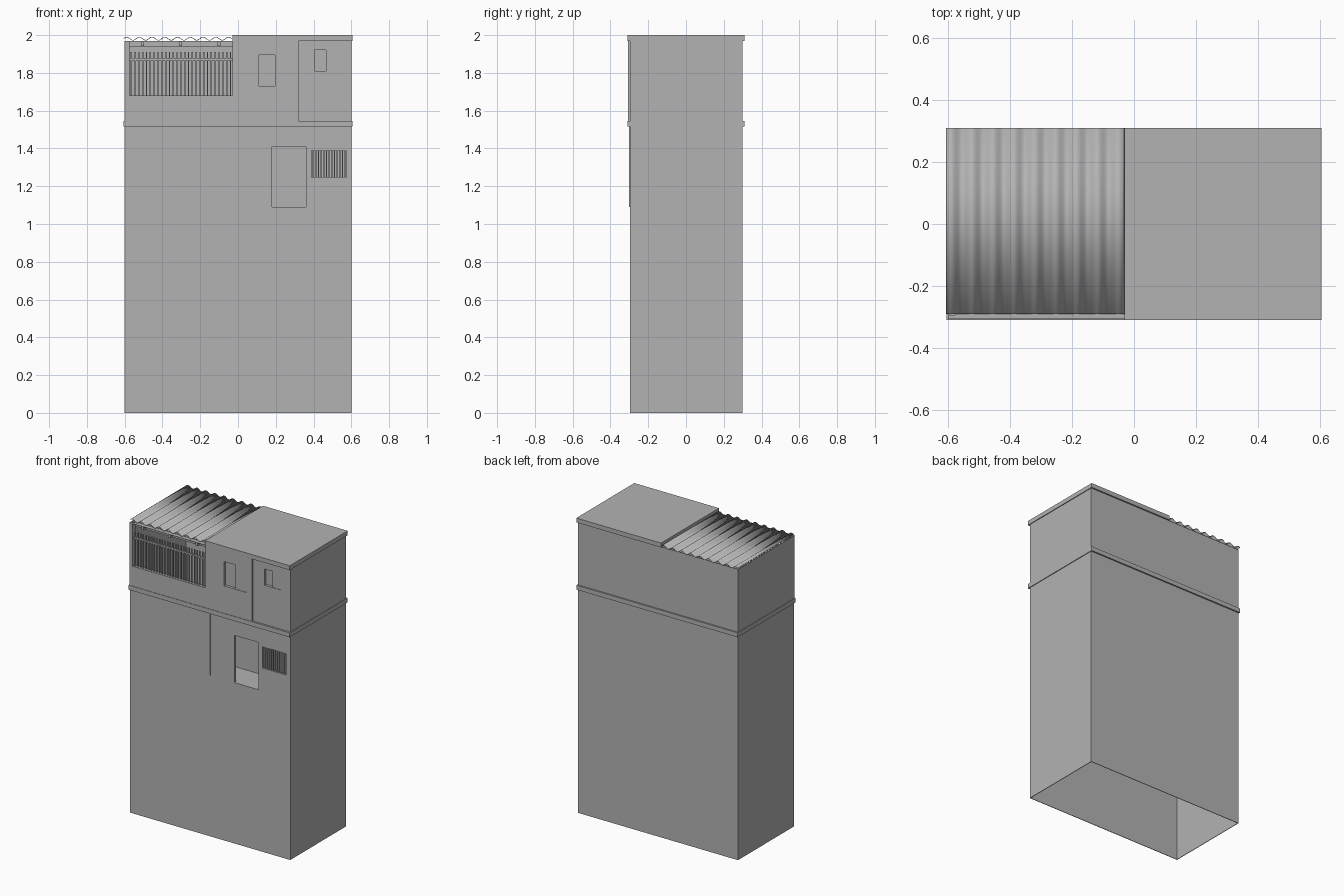
import bpy, bmesh, math

cube = bpy.data.objects.get("Cube")
if cube:
    bpy.data.objects.remove(cube, do_unlink=True)

# One plain grey for the whole building
GREY = (0.45, 0.45, 0.45, 1)
mat = bpy.data.materials.new("plain_grey")
mat.use_nodes = True
mat.diffuse_color = GREY
mat.node_tree.nodes["Principled BSDF"].inputs["Base Color"].default_value = GREY


def finish(name, bm):
    bmesh.ops.recalc_face_normals(bm, faces=bm.faces)
    mesh = bpy.data.meshes.new(name)
    bm.to_mesh(mesh)
    bm.free()
    mesh.materials.append(mat)
    ob = bpy.data.objects.new(name, mesh)
    bpy.context.collection.objects.link(ob)
    return ob


def add_box(bm, xs, ys, zs):
    verts = bmesh.ops.create_cube(bm, size=1)["verts"]
    for v in verts:
        v.co = [a + (b - a) * (c + 0.5) for (a, b), c in zip((xs, ys, zs), v.co)]


def boxes(name, *parts):
    bm = bmesh.new()
    for part in parts:
        add_box(bm, *part)
    return finish(name, bm)


def wall_with_holes(name, xs, zs, front, thick, holes):
    """Front-facing wall at y = front with rectangular openings."""
    def cuts(lim, axis):
        inner = [c for h in holes for c in h[axis] if lim[0] < c < lim[1]]
        return sorted(set(inner) | set(lim))
    bm = bmesh.new()
    cx, cz = cuts(xs, 0), cuts(zs, 1)
    for a, b in zip(cx, cx[1:]):
        for c, d in zip(cz, cz[1:]):
            mx, mz = (a + b) / 2, (c + d) / 2
            if any(h[0][0] < mx < h[0][1] and h[1][0] < mz < h[1][1] for h in holes):
                continue
            bm.faces.new([bm.verts.new((x, front, z))
                          for x, z in ((a, c), (b, c), (b, d), (a, d))])
    bmesh.ops.remove_doubles(bm, verts=bm.verts, dist=0.0001)
    ob = finish(name, bm)
    # Face normals must look forward so the thickness goes inwards
    if ob.data.polygons[0].normal.y > 0:
        ob.data.flip_normals()
    mod = ob.modifiers.new("thickness", 'SOLIDIFY')
    mod.thickness = thick
    mod.offset = -1
    return ob


def reveal(name, hole, front, depth):
    """Thin lining around the sides of an opening."""
    (x0, x1), (z0, z1) = hole
    t, ys = 0.003, (front + 0.001, front + depth)
    boxes(name,
          ((x0 - t, x0), ys, (z0, z1)), ((x1, x1 + t), ys, (z0, z1)),
          ((x0, x1), ys, (z0 - t, z0)), ((x0, x1), ys, (z1, z1 + t)))


def bars(name, hole, count, width, y, height):
    (x0, x1), (z0, z1) = hole
    step = (x1 - x0) / count
    boxes(name, *[((x0 + step * (i + 0.5) - width / 2, x0 + step * (i + 0.5) + width / 2),
                   (y, y + width), (z0, z0 + height)) for i in range(count)])


def sliding_window(name, hole, front):
    """Two panes, the left one set deeper than the right one."""
    (x0, x1), zs = hole
    mid = (x0 + x1) / 2
    reveal(name + "_frame", hole, front, 0.022)
    boxes(name + "_panes",
          ((x0, mid), (front + 0.018, front + 0.022), zs),
          ((mid, x1), (front + 0.003, front + 0.022), zs))


# Openings as (x range, z range)
FRONT, PANEL, TOP, T = -0.297, -0.307, 1.97, 0.004
balcony = ((-0.575, -0.03), (1.68, TOP))
upper_window = ((0.11, 0.28), (1.73, 1.895))
small_window = ((0.405, 0.525), (1.81, 1.92))
lower_window = ((0.18, 0.36), (1.09, 1.41))
vent = ((0.39, 0.575), (1.245, 1.39))

# Walls, open underneath
wall_with_holes("front_wall", (-0.6, 0.6), (0, TOP), FRONT, T,
                [balcony, upper_window, small_window, lower_window, vent])
boxes("back_wall", ((-0.6, 0.6), (0.3 - T, 0.3), (0, TOP)))
for side, x in (("left", 0.6 - T), ("right", -0.6)):
    boxes(side + "_wall", ((x, x + T), (FRONT + T, 0.3 - T), (0, TOP)))
wall_with_holes("upper_front_panel", (-0.6, 0.32), (1.545, TOP), PANEL,
                FRONT - PANEL, [balcony, upper_window])
boxes("lower_front_plate", ((-0.49, 0), (-0.302, FRONT), (1.09, 1.515)))

# Floor ledge as four strips round the walls
LZ = (1.515, 1.545)
boxes("floor_ledge",
      ((-0.605, 0.605), (-0.31, FRONT), LZ), ((-0.605, 0.605), (0.3, 0.31), LZ),
      ((-0.605, -0.6), (FRONT, 0.3), LZ), ((0.6, 0.605), (FRONT, 0.3), LZ))

# Flat roof slab
boxes("roof_slab", ((-0.03, 0.605), (-0.31, 0.31), (TOP, 2)))

# Corrugated roof sheet
bm = bmesh.new()
x0, x1, pitch, n = -0.605, -0.032, 0.0675, 102
rows = []
for i in range(n + 1):
    x = x0 + (x1 - x0) * i / n
    z = 1.981 + 0.008 * math.cos(math.tau * (x + 0.59) / pitch)
    rows.append([bm.verts.new((x, y, z)) for y in (-0.29, 0.31)])
for a, b in zip(rows, rows[1:]):
    bm.faces.new((a[0], b[0], b[1], a[1]))
sheet = finish("corrugated_roof", bm)
for poly in sheet.data.polygons:
    poly.use_smooth = True
mod = sheet.modifiers.new("thickness", 'SOLIDIFY')
mod.thickness = 0.003
mod.offset = 0

# Roof timbers over the barred opening
boxes("header_beam", (balcony[0], (-0.275, -0.25), (1.938, TOP)))
boxes("rafters", *[((x - 0.008, x + 0.008), (-0.3, 0.29), (1.943, 1.967))
                   for x in (-0.505, -0.305, -0.1)])

# Barred opening
reveal("balcony_lining", (balcony[0], (1.68, TOP - 0.004)), PANEL, 0.03)
bars("balcony_bars", balcony, 27, 0.007, -0.296, 0.23)
boxes("balcony_rail", (balcony[0], (-0.297, -0.287), (1.866, 1.876)))

# Windows and vent
sliding_window("upper_window", upper_window, PANEL)
sliding_window("small_window", small_window, FRONT)
reveal("lower_window_lining", lower_window, FRONT, 0.02)
reveal("vent_lining", vent, FRONT, 0.02)
bars("vent_bars", vent, 13, 0.006, -0.292, vent[1][1] - vent[1][0])

# Room behind the lower window
boxes("room_floor", ((-0.596, 0.596), (FRONT + T, -0.1), (1.08, 1.087)))
boxes("room_partition", ((-0.596, 0.596), (-0.1, -0.094), (1.08, 1.53)))
